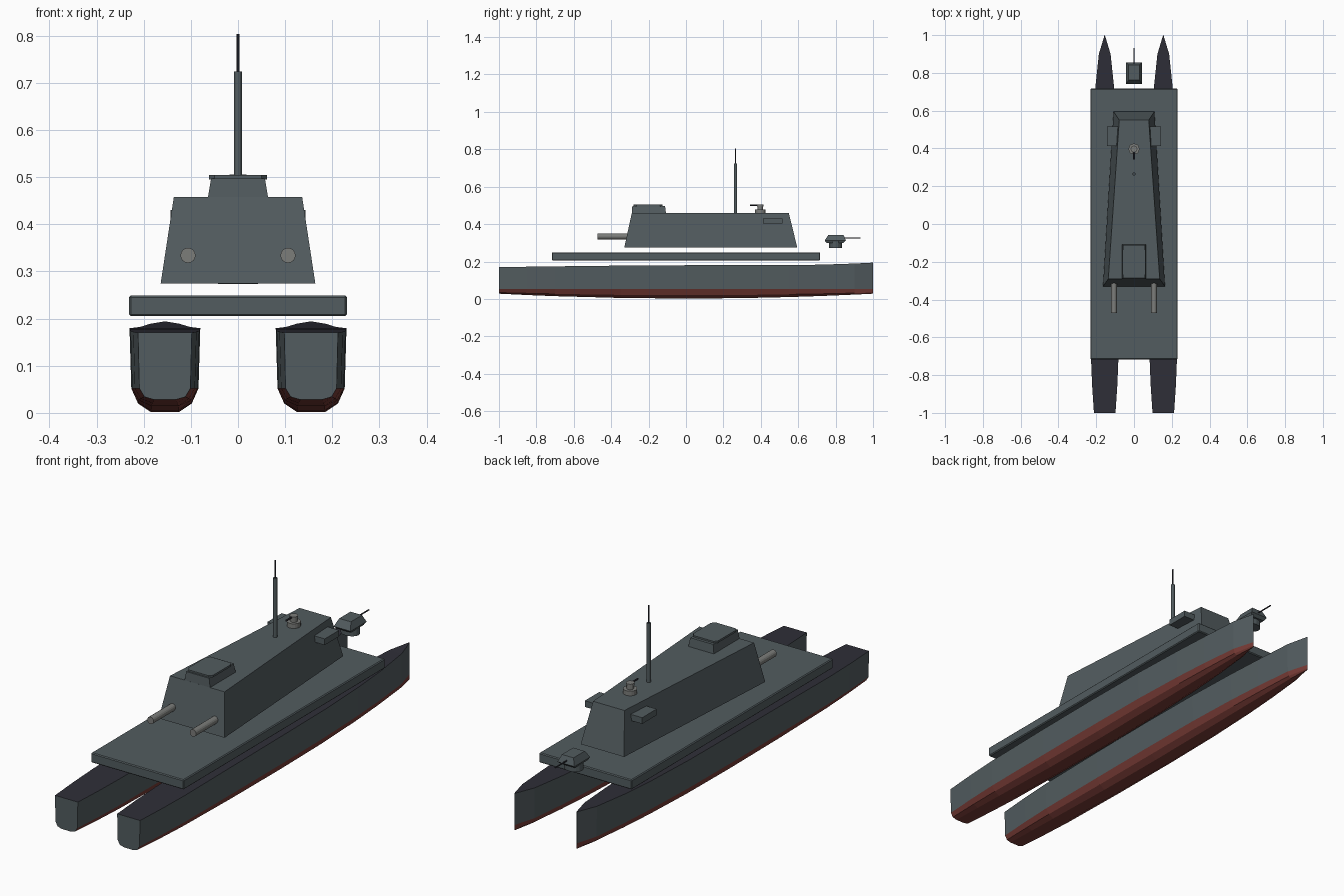
import bpy, bmesh, math
from mathutils import Matrix, Vector

if "Cube" in bpy.data.objects:
    bpy.data.objects.remove(bpy.data.objects["Cube"])


def material(name, rgb):
    m = bpy.data.materials.new(name)
    m.diffuse_color = (*rgb, 1)
    m.use_nodes = True
    m.node_tree.nodes["Principled BSDF"].inputs["Base Color"].default_value = m.diffuse_color
    return m


GREY = material("naval grey", (0.085, 0.107, 0.115))
DARK = material("dark deck", (0.028, 0.028, 0.039))
RED = material("bottom red", (0.19, 0.045, 0.037))
LIGHT = material("gun metal", (0.20, 0.205, 0.195))


def finish(name, bm, *mats):
    bmesh.ops.recalc_face_normals(bm, faces=bm.faces)
    mesh = bpy.data.meshes.new(name)
    bm.to_mesh(mesh)
    bm.free()
    for m in mats:
        mesh.materials.append(m)
    ob = bpy.data.objects.new(name, mesh)
    bpy.context.collection.objects.link(ob)
    return ob


def loft(rings):
    """Skin a row of equal-length point rings and cap both ends."""
    bm = bmesh.new()
    rows = [[bm.verts.new(p) for p in r] for r in rings]
    n = len(rows[0])
    for a, b in zip(rows, rows[1:]):
        for i in range(n):
            j = (i + 1) % n
            bm.faces.new((a[i], a[j], b[j], b[i]))
    bm.faces.new(rows[0])
    bm.faces.new(rows[-1])
    return bm


def rect(z, y0, w0, y1, w1):
    """Level four-sided ring: half width w0 at y0, w1 at y1."""
    return [(-w0, y0, z), (w0, y0, z), (w1, y1, z), (-w1, y1, z)]


def rod(name, start, end, r, mat, sides=16, stretch=1.0):
    a, b = Vector(start), Vector(end)
    rot = (b - a).to_track_quat('Z', 'Y').to_matrix().to_4x4()
    bm = bmesh.new()
    bmesh.ops.create_cone(bm, cap_ends=True, segments=sides, radius1=r, radius2=r,
                          depth=(b - a).length,
                          matrix=Matrix.Translation((a + b) / 2) @ rot
                          @ Matrix.Diagonal((stretch, 1, 1, 1)))
    return finish(name, bm, mat)


# Twin hulls: stations of y, half width, sheer height
stations = [(-1, .057, .170), (-.85, .067, .172), (-.7, .073, .174), (-.35, .075, .178),
            (0, .075, .180), (.3, .072, .180), (.55, .062, .181), (.72, .050, .183),
            (.9, .031, .189), (1, .0008, .194)]


def hull(name, cx):
    rings = []
    for y, w, top in stations:
        t = y * y
        side = [(w, top), (w * .95, .052), (w * .76, .02 + .014 * t), (w * .4, .002 + .026 * t)]
        ring = [(cx + x, y, z) for x, z in side]
        ring += [(cx - x, y, z) for x, z in reversed(side)]
        rings.append(ring)
    bm = loft(rings)
    bmesh.ops.recalc_face_normals(bm, faces=bm.faces)
    for f in bm.faces:
        if f.normal.z > .7:
            f.material_index = 1
        elif f.calc_center_median().z < .055 and abs(f.normal.y) < .95:
            f.material_index = 2
    return finish(name, bm, GREY, DARK, RED)


hull("left_hull", -.155)
hull("right_hull", .155)

# Bridging deck slab
deck = finish("main_deck", loft([rect(.205, -.717, .231, .717, .231),
                                 rect(.249, -.717, .231, .717, .231)]), GREY)
bev = deck.modifiers.new("edge", 'BEVEL')
bev.width = .004
bev.segments = 1

# Tapered deckhouse
finish("deckhouse", loft([rect(.274, -.33, .164, .595, .108),
                          rect(.458, -.29, .136, .55, .078)]), GREY)

# Hatch housing with corner-cut lid
finish("hatch_housing", loft([rect(.456, -.29, .064, -.107, .064),
                              rect(.497, -.287, .057, -.112, .057)]), GREY)
lid = [(-.062, -.265), (-.05, -.28), (.05, -.28), (.062, -.265),
       (.062, -.14), (.05, -.125), (-.05, -.125), (-.062, -.14)]
finish("hatch_lid", loft([[(x, y, z) for x, y in lid] for z in (.495, .504)]), GREY)

# Stern guns and side sponsons
for side, s in (("left", -1), ("right", 1)):
    rod(side + "_stern_gun", (s * .106, -.472, .334), (s * .106, -.30, .334), .016, LIGHT)
    bm = loft([[(s * x, y, z) for x, y in
                ((.08, .413), (.143, .413), (.143, .516), (.08, .516))] for z in (.402, .430)])
    finish(side + "_sponson", bm, GREY)

# Mast and aerial
rod("mast", (0, .265, .456), (0, .265, .724), .009, GREY, 12)
rod("aerial", (0, .265, .72), (0, .265, .803), .003, DARK, 8)

# Pintle mount on the roof
rod("pintle_base", (0, .397, .457), (0, .397, .479), .029, LIGHT)
rod("pintle_post", (0, .397, .478), (0, .397, .498), .015, LIGHT, 12)
rod("pintle_head", (0, .397, .495), (0, .397, .505), .018, LIGHT, 12)
rod("pintle_barrel", (0, .342, .501), (0, .40, .501), .004, DARK, 8)

# Bow turret
rod("turret_base", (0, .8, .273), (0, .8, .306), .035, GREY, 16, 1.22)
finish("turret", loft([rect(.300, .752, .036, .842, .036),
                       rect(.312, .741, .042, .855, .042),
                       rect(.343, .762, .029, .842, .029)]), GREY)
rod("turret_barrel", (0, .83, .325), (0, .932, .325), .003, DARK, 8)
